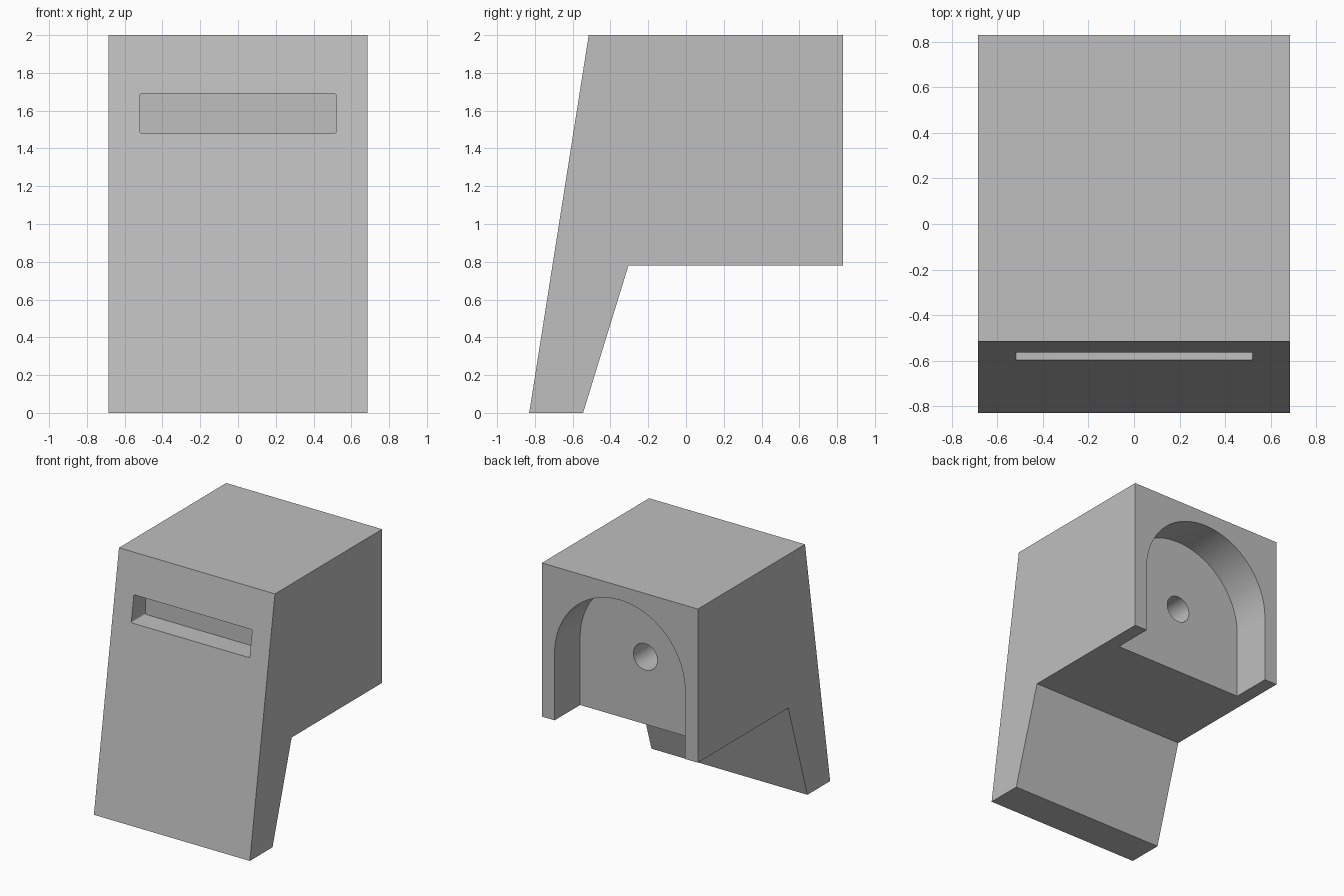
import bpy, bmesh, math

if "Cube" in bpy.data.objects:
    bpy.data.objects.remove(bpy.data.objects["Cube"], do_unlink=True)

HALF_W = 0.685      # half width of the housing
BACK = 0.83         # y of the back face
AXIS_Z = 1.315      # height of the arch centre and the bore

grey = bpy.data.materials.new("plain grey")
grey.use_nodes = True
colour = (0.52, 0.52, 0.52, 1)
grey.diffuse_color = colour
grey.node_tree.nodes["Principled BSDF"].inputs["Base Color"].default_value = colour


def prism(name, outline, start, end):
    """Extrude a closed outline of 3D points by the vector from start to end."""
    bm = bmesh.new()
    face = bm.faces.new([bm.verts.new([p + s for p, s in zip(pt, start)]) for pt in outline])
    extruded = bmesh.ops.extrude_face_region(bm, geom=[face])["geom"]
    verts = [g for g in extruded if isinstance(g, bmesh.types.BMVert)]
    bmesh.ops.translate(bm, verts=verts, vec=[e - s for s, e in zip(start, end)])
    bmesh.ops.recalc_face_normals(bm, faces=bm.faces)
    mesh = bpy.data.meshes.new(name)
    bm.to_mesh(mesh)
    bm.free()
    mesh.materials.append(grey)
    obj = bpy.data.objects.new(name, mesh)
    bpy.context.collection.objects.link(obj)
    return obj


def arc(cx, cz, radius, first, last, steps):
    """Points on an arc in the xz plane, angles in degrees."""
    angles = [math.radians(first + (last - first) * i / steps) for i in range(steps + 1)]
    return [(cx + radius * math.cos(a), 0, cz + radius * math.sin(a)) for a in angles]


def cut(target, cutter):
    """Subtract the cutter from the target and remove it."""
    cutter.hide_render = True
    mod = target.modifiers.new("cut", "BOOLEAN")
    mod.operation, mod.solver, mod.object = "DIFFERENCE", "EXACT", cutter
    bpy.context.view_layer.objects.active = target
    bpy.ops.object.modifier_apply(modifier=mod.name)
    bpy.data.objects.remove(cutter, do_unlink=True)


# Housing: box with a sloped front that runs down into a tapered leg
side = [(-BACK, 0), (-0.545, 0), (-0.305, 0.78), (BACK, 0.78), (BACK, 2), (-0.515, 2)]
housing = prism("housing", [(0, y, z) for y, z in side], (-HALF_W, 0, 0), (HALF_W, 0, 0))

# Arched recess in the back, open at the bottom
arch_r = 0.573
arch = [(-arch_r, 0, 0.5), (arch_r, 0, 0.5)] + arc(0, AXIS_Z, arch_r, 0, 180, 64)
cut(housing, prism("arch_cutter", arch, (0, BACK - 0.32, 0), (0, BACK + 0.2, 0)))

# Round blind bore in the recess wall
bore = arc(0, AXIS_Z, 0.105, 0, 360, 48)[:-1]
cut(housing, prism("bore_cutter", bore, (0, 0.05, 0), (0, 0.6, 0)))

# Wide slot in the front with slightly rounded corners
r, slot = 0.01, []
for i, (cx, cz) in enumerate([(0.51, 1.68), (-0.51, 1.68), (-0.51, 1.49), (0.51, 1.49)]):
    slot += arc(cx, cz, r, 90 * i, 90 * i + 90, 4)
cut(housing, prism("slot_cutter", slot, (0, -1, 0), (0, -0.42, 0)))

# Smooth the curved walls, keep hard edges sharp
bpy.ops.object.select_all(action="DESELECT")
housing.select_set(True)
bpy.context.view_layer.objects.active = housing
bpy.ops.object.shade_smooth_by_angle(angle=math.radians(30))
